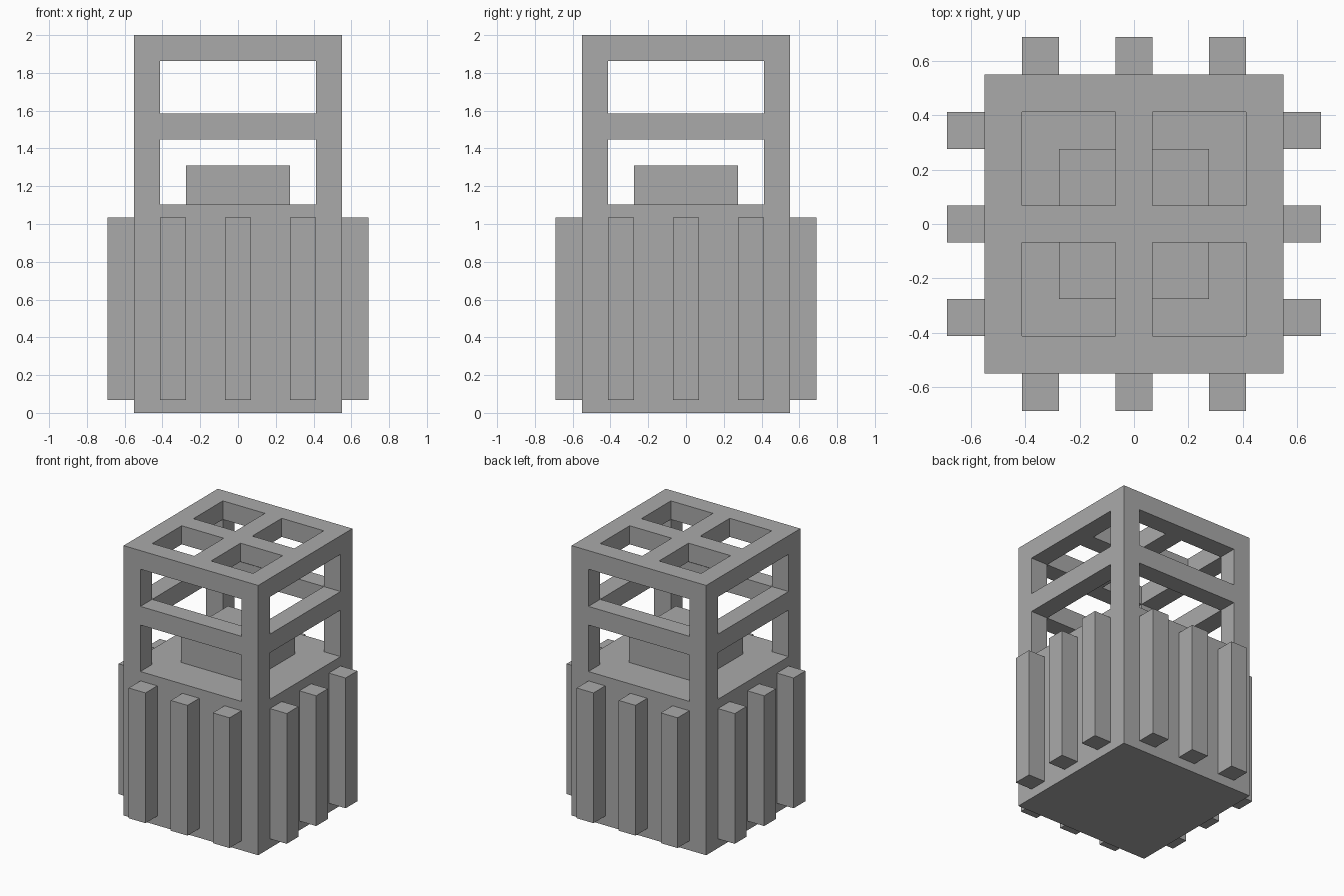
import bpy
import bmesh
from math import pi
from mathutils import Matrix, Vector

cube = bpy.data.objects.get("Cube")
if cube:
    bpy.data.objects.remove(cube, do_unlink=True)

U = 2 / 14.5  # thickness of one bar

grey = bpy.data.materials.new("stone_grey")
grey.use_nodes = True
grey.diffuse_color = (0.4, 0.4, 0.4, 1)
grey.node_tree.nodes["Principled BSDF"].inputs["Base Color"].default_value = (0.4, 0.4, 0.4, 1)


def finish(name, bm):
    mesh = bpy.data.meshes.new(name)
    bm.to_mesh(mesh)
    bm.free()
    mesh.materials.append(grey)
    obj = bpy.data.objects.new(name, mesh)
    bpy.context.collection.objects.link(obj)
    return obj


def box(name, low, high, turn=0):
    low, high = Vector(low) * U, Vector(high) * U
    bm = bmesh.new()
    bmesh.ops.create_cube(bm, size=1, matrix=Matrix.Rotation(turn, 4, "Z")
                          @ Matrix.Translation((low + high) / 2)
                          @ Matrix.Diagonal((*(high - low), 1)))
    return finish(name, bm)


# Body and open cage: one seamless shell around the filled cells of a lattice
across = [-4, -3, -0.5, 0.5, 3, 4]
levels = [0, 8, 10.5, 11.5, 13.5, 14.5]


def filled(c):
    i, j, k = c
    if min(c) < 0 or max(c) > 4:
        return False
    rim_x, rim_y = i in (0, 4), j in (0, 4)
    if k == 0:                       # solid base
        return True
    if k == 4:                       # roof with a central cross
        return rim_x or rim_y or i == 2 or j == 2
    if k == 2:                       # middle rail
        return rim_x or rim_y
    return rim_x and rim_y           # corner posts


bm = bmesh.new()
for cell in [(i, j, k) for i in range(5) for j in range(5) for k in range(5)]:
    if not filled(cell):
        continue
    for axis in range(3):
        for side in (0, 1):
            near = list(cell)
            near[axis] += 2 * side - 1
            if filled(near):
                continue
            corners = []
            for a, b in ((0, 0), (1, 0), (1, 1), (0, 1)):
                p = list(cell)
                p[axis] += side
                p[(axis + 1) % 3] += a
                p[(axis + 2) % 3] += b
                corners.append(Vector((across[p[0]], across[p[1]], levels[p[2]])) * U)
            if side == 0:
                corners.reverse()
            bm.faces.new([bm.verts.new(v) for v in corners])
bmesh.ops.remove_doubles(bm, verts=bm.verts, dist=0.0001)
finish("body_and_cage", bm)

# Raised block inside the cage
box("inner_block", (-2, -2, 8), (2, 2, 9.5))

# Three upright ribs on each side
for n, side in enumerate(("front", "left", "back", "right")):
    for x, place in ((-2.5, "a"), (0, "b"), (2.5, "c")):
        box(f"{side}_rib_{place}", (x - 0.5, -5, 0.5), (x + 0.5, -4, 7.5), n * pi / 2)
